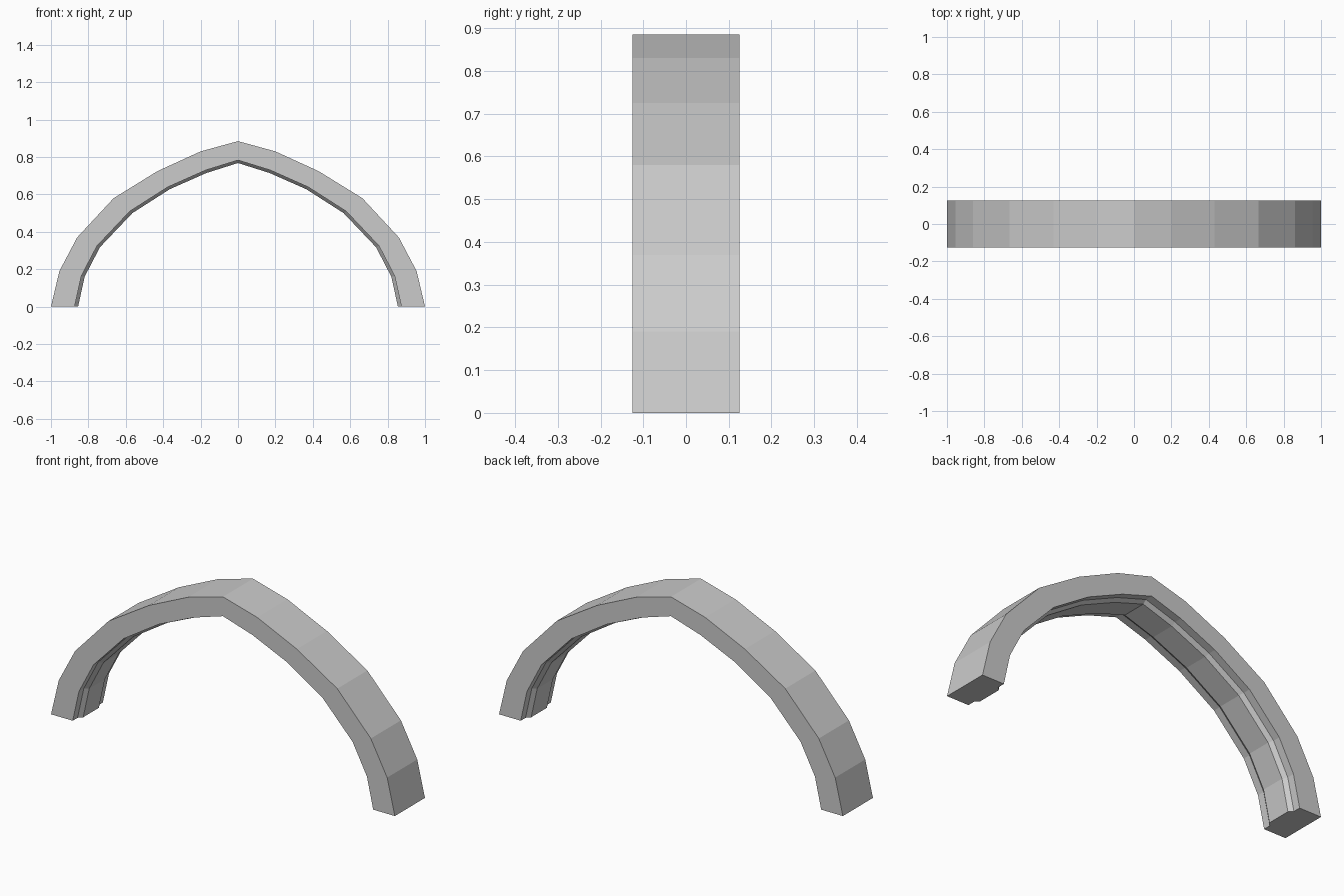
import bpy
import bmesh
from mathutils import Vector

cube = bpy.data.objects.get("Cube")
if cube:
    bpy.data.objects.remove(cube, do_unlink=True)

stone = bpy.data.materials.new("light_grey")
stone.use_nodes = True
GREY = (0.6, 0.6, 0.6, 1)
stone.diffuse_color = GREY
stone.node_tree.nodes["Principled BSDF"].inputs["Base Color"].default_value = GREY

# Half arch outlines (x, z) from the foot up to the pointed crown
outer = [(1, 0), (.955, .19), (.86, .37), (.665, .58), (.43, .725), (.2, .83), (0, .885)]
inner = [(.855, 0), (.82, .16), (.738, .318), (.565, .5), (.365, .628), (.168, .715), (0, .768)]

# Cross-section (y, fraction from outer to inner): block with a chamfered rib beneath
half_section = [(.125, 0), (.125, .87), (.085, .87), (.065, 1)]
section = half_section + [(-y, t) for y, t in reversed(half_section)]


def full_arch(half):
    """Mirror a half outline into a complete arch."""
    return half + [(-x, z) for x, z in reversed(half[:-1])]


# Sweep the section along the arch
bm = bmesh.new()
rings = []
for o, i in zip(full_arch(outer), full_arch(inner)):
    ring = []
    for y, t in section:
        p = Vector(o).lerp(Vector(i), t)
        ring.append(bm.verts.new((p.x, y, p.y)))
    rings.append(ring)

n = len(section)
for a, b in zip(rings, rings[1:]):
    for k in range(n):
        m = (k + 1) % n
        bm.faces.new((a[k], a[m], b[m], b[k]))

# Close the two feet
bm.faces.new(rings[0])
bm.faces.new(rings[-1])
bmesh.ops.recalc_face_normals(bm, faces=bm.faces)

mesh = bpy.data.meshes.new("pointed_arch")
bm.to_mesh(mesh)
bm.free()
mesh.materials.append(stone)
arch = bpy.data.objects.new("pointed_arch", mesh)
bpy.context.collection.objects.link(arch)
